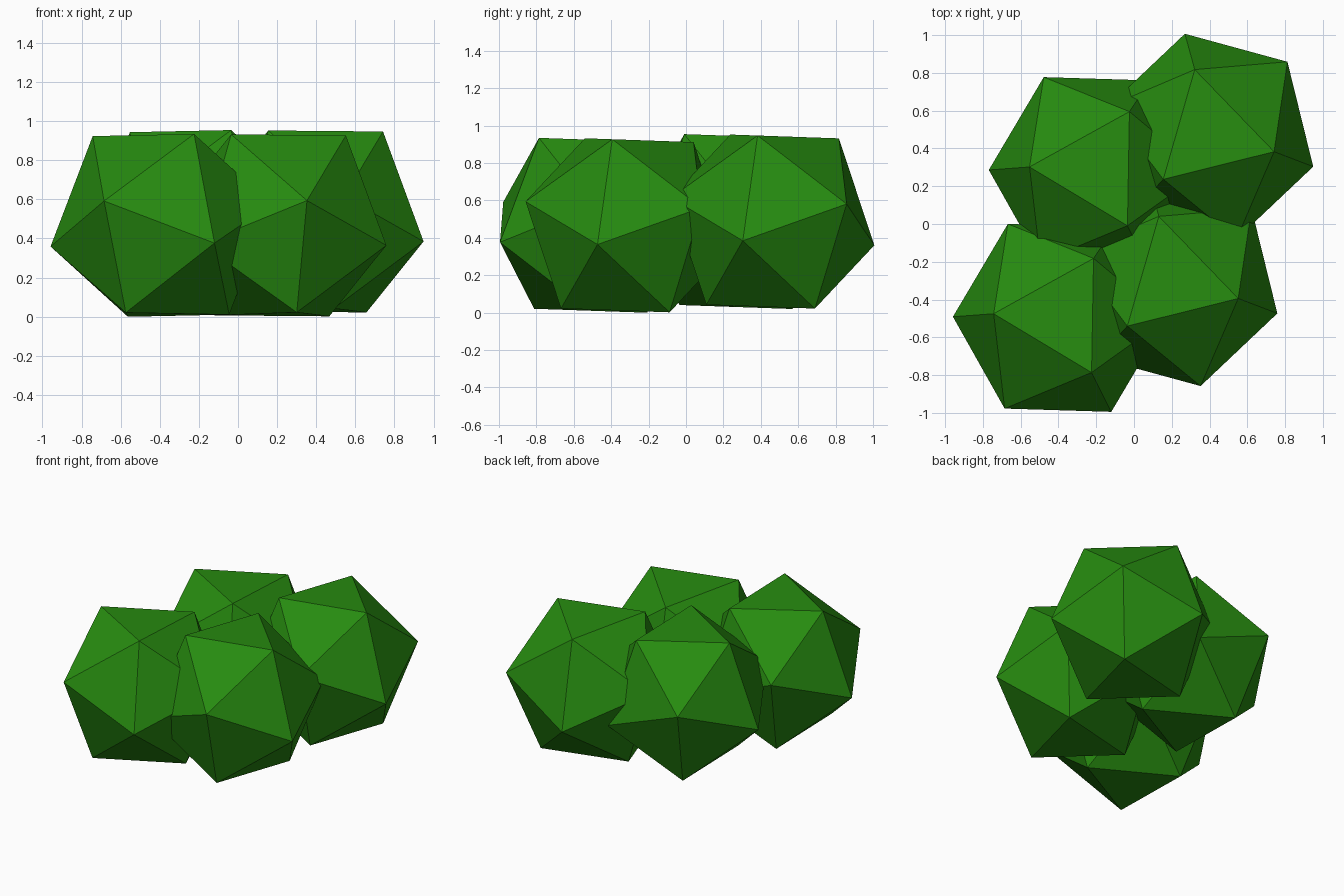
import bpy, bmesh
from math import radians, atan2
from mathutils import Matrix, Vector

cube = bpy.data.objects.get("Cube")
if cube:
    bpy.data.objects.remove(cube, do_unlink=True)

# Leaf colour
GREEN = (0.02, 0.26, 0.005, 1.0)
leaf = bpy.data.materials.new("leaf green")
leaf.use_nodes = True
leaf.diffuse_color = GREEN
leaf.node_tree.nodes["Principled BSDF"].inputs["Base Color"].default_value = GREEN

RADIUS = 0.575
TILT = Matrix.Rotation(-0.035, 4, 'X')


def leaf_clump(name, centre, yaw):
    """Icosahedron resting on a face, one top corner pointing along yaw."""
    bm = bmesh.new()
    bmesh.ops.create_icosphere(bm, subdivisions=1, radius=RADIUS)
    bm.normal_update()
    bm.faces.ensure_lookup_table()
    top = bm.faces[0]
    # Lay one face flat on top
    level = top.normal.rotation_difference(Vector((0, 0, 1))).to_matrix().to_4x4()
    bm.transform(level)
    # Turn its corner to the wanted heading, lean slightly back, move into place
    corner = top.verts[0].co
    turn = Matrix.Rotation(radians(yaw) - atan2(corner.y, corner.x), 4, 'Z')
    bm.transform(Matrix.Translation(centre) @ TILT @ turn)
    mesh = bpy.data.meshes.new(name)
    bm.to_mesh(mesh)
    bm.free()
    mesh.materials.append(leaf)
    obj = bpy.data.objects.new(name, mesh)
    bpy.context.collection.objects.link(obj)


# The bush: one pair of clumps, repeated behind with a small shift
for row, shift in (("front", Vector((0, 0, 0))), ("back", Vector((0.19, 0.777, 0.02)))):
    leaf_clump(row + "_right_clump", Vector((-0.394, -0.497, 0.467)) + shift, 179)
    leaf_clump(row + "_left_clump", Vector((0.216, -0.314, 0.467)) + shift, -16)
